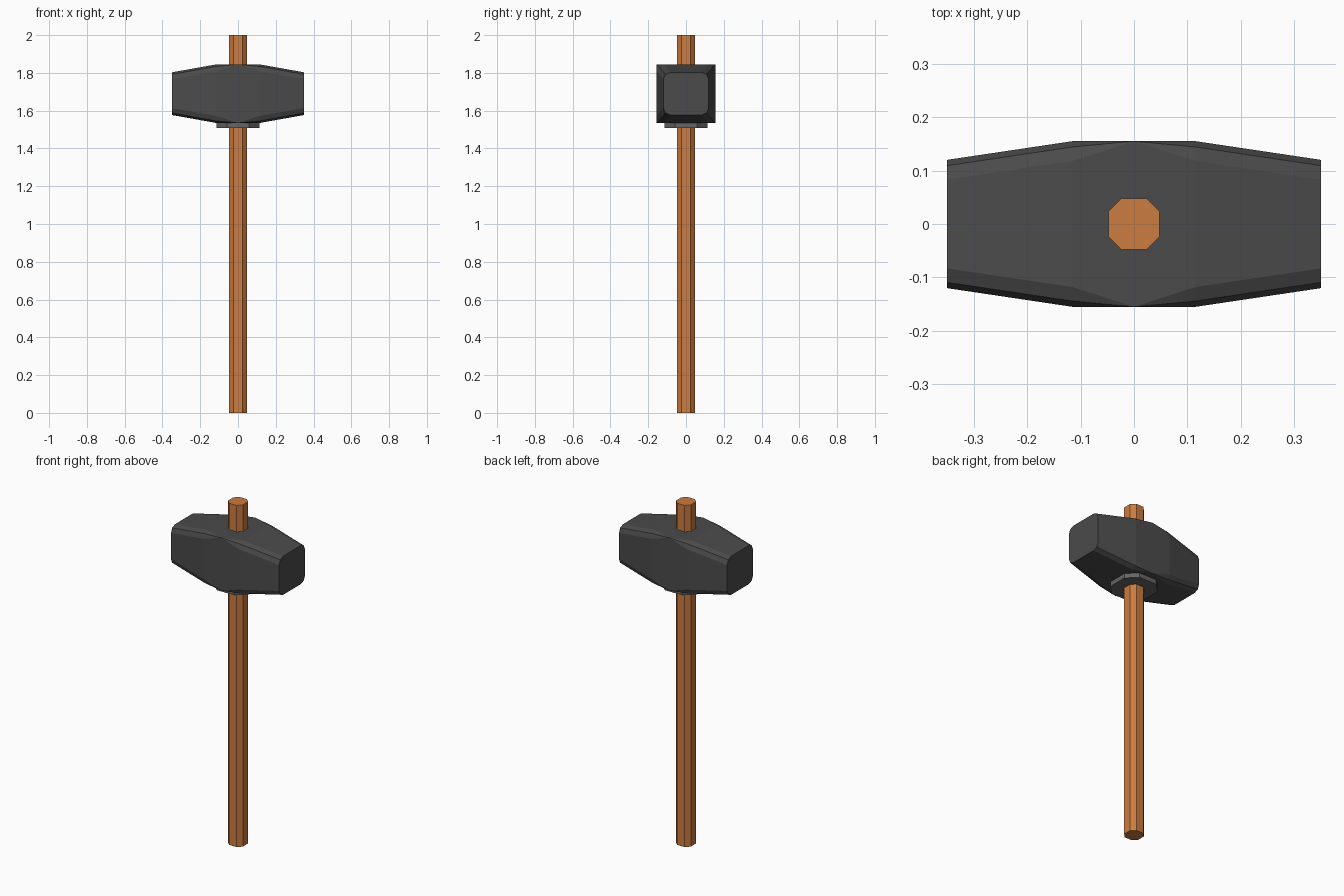
import bpy, bmesh

if "Cube" in bpy.data.objects:
    bpy.data.objects.remove(bpy.data.objects["Cube"])


def material(name, rgb):
    m = bpy.data.materials.new(name)
    m.diffuse_color = (*rgb, 1)
    m.use_nodes = True
    m.node_tree.nodes["Principled BSDF"].inputs["Base Color"].default_value = m.diffuse_color
    return m


def loft(name, sections, mat):
    """Skin a list of equal-length point rings and cap both ends."""
    bm = bmesh.new()
    rings = [[bm.verts.new(p) for p in s] for s in sections]
    n = len(rings[0])
    for a, b in zip(rings, rings[1:]):
        for i in range(n):
            j = (i + 1) % n
            bm.faces.new((a[i], a[j], b[j], b[i]))
    bm.faces.new(rings[0])
    bm.faces.new(rings[-1])
    bmesh.ops.remove_doubles(bm, verts=bm.verts, dist=1e-5)
    bmesh.ops.recalc_face_normals(bm, faces=bm.faces)
    mesh = bpy.data.meshes.new(name)
    bm.to_mesh(mesh)
    bm.free()
    mesh.materials.append(mat)
    obj = bpy.data.objects.new(name, mesh)
    bpy.context.collection.objects.link(obj)
    return obj


def octagon(r, z):
    """Square of half-width r with corners cut off halfway."""
    h = r / 2
    return [(x, y, z) for x, y in ((r, -h), (r, h), (h, r), (-h, r),
                                   (-r, h), (-r, -h), (-h, -r), (h, -r))]


def head_section(x, a, b, c, zc=1.69):
    """Rectangle of half-size a by b, corners rounded by c in two segments."""
    k = 0.293 * c
    corner = [(a, b - c), (a - k, b - k), (a - c, b)]
    pts = []
    for sy, sz in ((1, 1), (-1, 1), (-1, -1), (1, -1)):
        order = corner if sy * sz > 0 else corner[::-1]
        pts += [(x, sy * y, zc + sz * z) for y, z in order]
    return pts


wood = material("wood", (0.6, 0.2, 0.05))
iron = material("dark_iron", (0.07, 0.07, 0.07))
steel = material("collar_steel", (0.13, 0.13, 0.13))

# Octagonal handle running right through the head
loft("handle", [octagon(0.048, 0), octagon(0.048, 2)], wood)

# Head: sharp square waist, rounded corners tapering to both striking faces
half = [(0.115, 0.155, 0.155, 0.037), (0.35, 0.12, 0.113, 0.037)]
stations = [(-x, a, b, c) for x, a, b, c in reversed(half)]
stations += [(0, 0.155, 0.155, 0)] + half
loft("head", [head_section(*s) for s in stations], iron)

# Collar under the head
loft("collar", [octagon(0.115, 1.508), octagon(0.115, 1.545)], steel)
